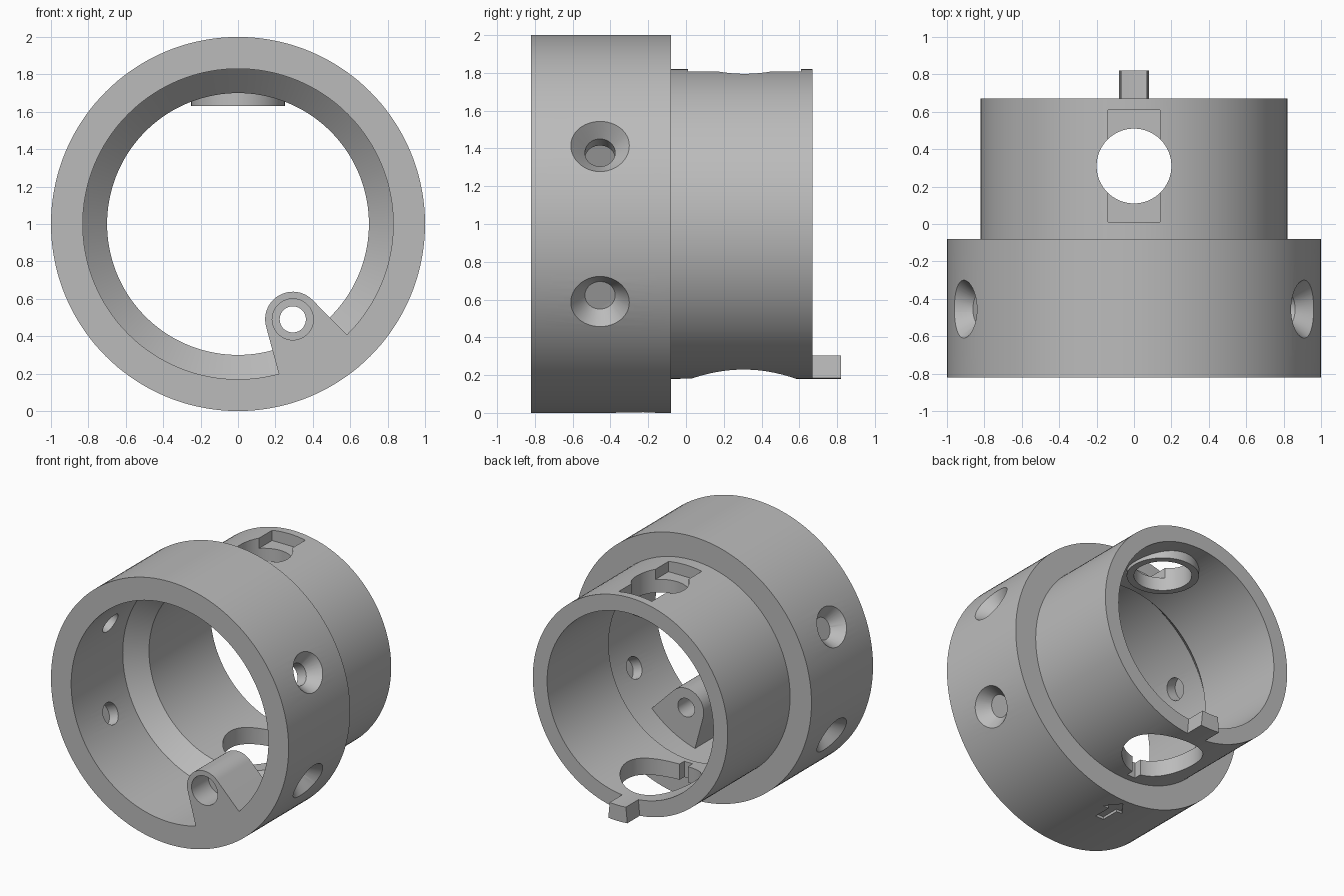
import bpy, bmesh, math
from mathutils import Vector, Matrix

if "Cube" in bpy.data.objects:
    bpy.data.objects.remove(bpy.data.objects["Cube"], do_unlink=True)

grey = bpy.data.materials.new("plain_grey")
grey.use_nodes = True
grey.diffuse_color = (0.5, 0.5, 0.5, 1)
grey.node_tree.nodes["Principled BSDF"].inputs["Base Color"].default_value = (0.5, 0.5, 0.5, 1)


def finish(bm, name):
    bmesh.ops.recalc_face_normals(bm, faces=bm.faces)
    mesh = bpy.data.meshes.new(name)
    bm.to_mesh(mesh)
    bm.free()
    mesh.materials.append(grey)
    ob = bpy.data.objects.new(name, mesh)
    bpy.context.collection.objects.link(ob)
    return ob


def rod(name, start, end, r1, r2=None, sides=64):
    """Cylinder or cone between two points."""
    a, b = Vector(start), Vector(end)
    turn = (b - a).to_track_quat('Z', 'Y').to_matrix().to_4x4()
    bm = bmesh.new()
    bmesh.ops.create_cone(bm, cap_ends=True, segments=sides, radius1=r1,
                          radius2=r1 if r2 is None else r2, depth=(b - a).length,
                          matrix=Matrix.Translation((a + b) / 2) @ turn)
    return finish(bm, name)


def prism(name, points, offset):
    """Flat outline extruded along an offset."""
    bm = bmesh.new()
    face = bm.faces.new([bm.verts.new(p) for p in points])
    out = bmesh.ops.extrude_face_region(bm, geom=[face], use_keep_orig=True)
    new = [v for v in out["geom"] if isinstance(v, bmesh.types.BMVert)]
    bmesh.ops.translate(bm, verts=new, vec=offset)
    return finish(bm, name)


def box(name, x, y0, y1, z0, z1):
    return prism(name, [(-x, y0, z0), (x, y0, z0), (x, y1, z0), (-x, y1, z0)], (0, 0, z1 - z0))


def combine(target, tool, operation):
    mod = target.modifiers.new(operation, 'BOOLEAN')
    mod.operation, mod.object, mod.solver = operation, tool, 'EXACT'
    bpy.context.view_layer.objects.active = target
    bpy.ops.object.modifier_apply(modifier=mod.name)
    bpy.data.objects.remove(tool, do_unlink=True)


# Stepped sleeve: wide collar, inner taper and narrow rear tube
bm = bmesh.new()
profile = [(1, -.82), (1, -.08), (.82, -.08), (.82, .67), (.70, .67),
           (.70, -.07), (.83, -.20), (.83, -.82)]
vs = [bm.verts.new((0, y, 1 + r)) for r, y in profile]
es = [bm.edges.new((vs[i], vs[(i + 1) % len(vs)])) for i in range(len(vs))]
bmesh.ops.spin(bm, geom=vs + es, cent=(0, 0, 1), axis=(0, 1, 0),
               angle=math.tau, steps=144, use_merge=True)
bmesh.ops.remove_doubles(bm, verts=bm.verts, dist=1e-4)
body = finish(bm, "stepped_sleeve")

# Pivot lug inside the collar
cx, cz = .293, .49
outline = [(.245, -.82, .10), (.64, -.82, .35)]
for i in range(25):
    a = math.radians(43 + 152 * i / 24)
    outline.append((cx + .148 * math.cos(a), -.82, cz + .148 * math.sin(a)))
combine(body, prism("lug", outline, (0, .40, 0)), 'UNION')

# Flat boss under the upper port
combine(body, rod("boss", (0, .31, 1.63), (0, .31, 1.75), .25), 'UNION')

# Lug bore and counterbore
combine(body, rod("bore", (cx, -.9, cz), (cx, -.3, cz), .07), 'DIFFERENCE')
combine(body, rod("counterbore", (cx, -.9, cz), (cx, -.62, cz), .11), 'DIFFERENCE')

# Upper port with its rectangular recess
combine(body, box("recess", .14, .01, .61, 1.73, 2), 'DIFFERENCE')
combine(body, rod("upper_port", (0, .31, 1.4), (0, .31, 2), .20), 'DIFFERENCE')

# Lower port with a small notch
combine(body, rod("lower_port", (0, .305, -.1), (0, .305, .6), .28), 'DIFFERENCE')
combine(body, box("notch", .035, -.03, .15, .1, .5), 'DIFFERENCE')

# Four countersunk radial screw holes
for side in (-1, 1):
    for up in (-1, 1):
        a = math.radians(24.5)
        d = Vector((side * math.cos(a), 0, up * math.sin(a)))
        c = Vector((0, -.455, 1))
        combine(body, rod("screw_hole", c + d * .72, c + d * 1.1, .08), 'DIFFERENCE')
        combine(body, rod("countersink", c + d * .91, c + d * 1.03, .08, .18), 'DIFFERENCE')

# Shallow arrow engraved under the collar
half = [(.035, -.37), (.035, -.23), (.085, -.23)]
arrow = [(x, y, -.1) for x, y in half] + [(0, -.12, -.1)]
arrow += [(-x, y, -.1) for x, y in reversed(half)]
combine(body, prism("arrow", arrow, (0, 0, .12)), 'DIFFERENCE')

# Locating tab on the rear rim
angles = [math.radians(5.6 * k) for k in (-1, -.5, 0, .5, 1)]
ring = [(.82 * math.sin(a), .67, 1 - .82 * math.cos(a)) for a in angles]
ring += [(.70 * math.sin(a), .67, 1 - .70 * math.cos(a)) for a in reversed(angles)]
tab = prism("locating_tab", ring, (0, .15, 0))

for ob in (body, tab):
    bpy.ops.object.select_all(action='DESELECT')
    ob.select_set(True)
    bpy.context.view_layer.objects.active = ob
    bpy.ops.object.shade_smooth_by_angle(angle=math.radians(25))
